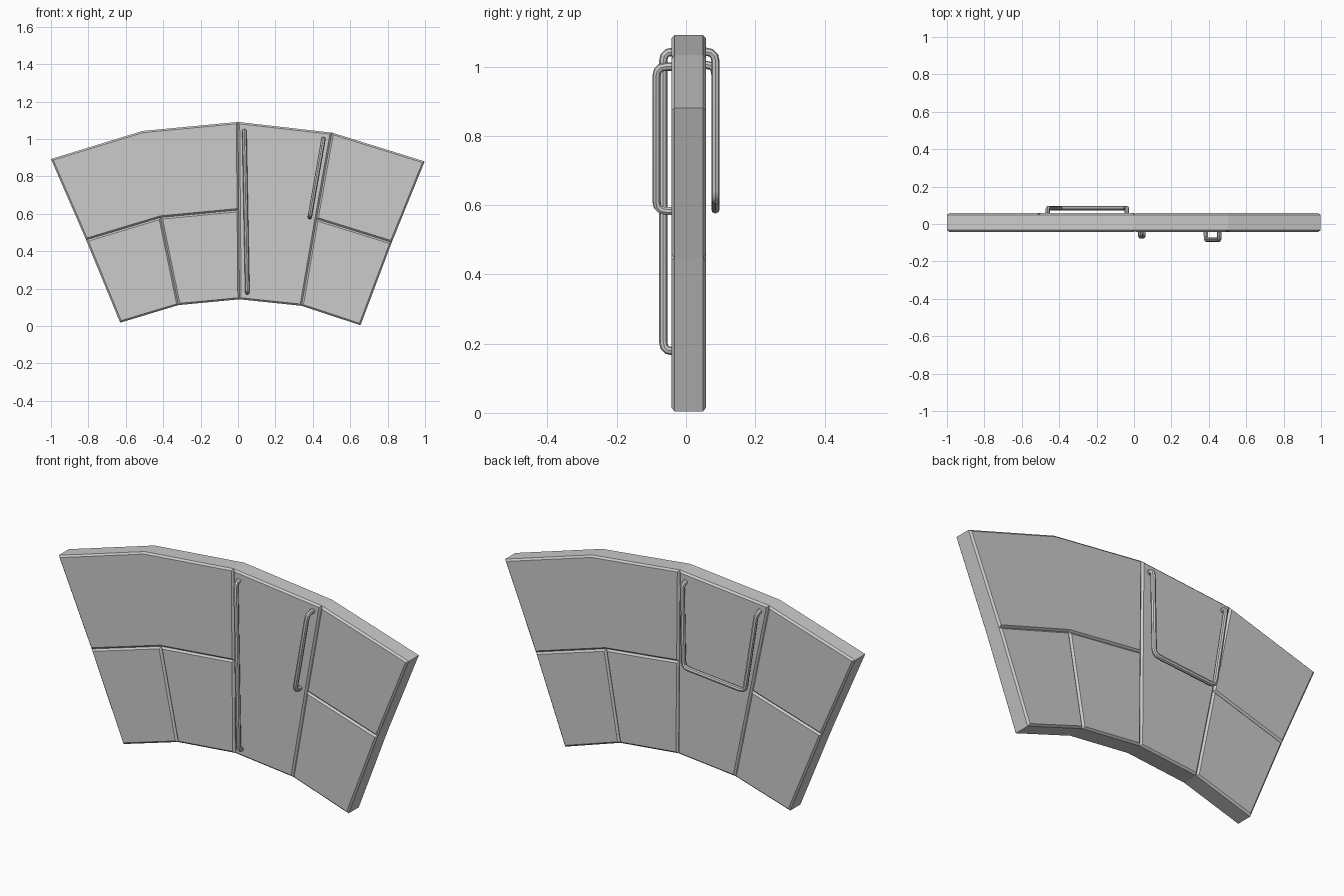
import bpy, bmesh
from mathutils import Vector

if "Cube" in bpy.data.objects:
    bpy.data.objects.remove(bpy.data.objects["Cube"])

# Fan-shaped grid in x, z: inner, middle and outer arcs
GRID = [
    [(-0.63, 0.018), (-0.318, 0.112), (0.008, 0.143), (0.34, 0.108), (0.655, 0.004)],
    [(-0.812, 0.46), (-0.414, 0.58), (0.004, 0.62), (0.42, 0.572), (0.822, 0.447)],
    [(-1.0, 0.893), (-0.51, 1.043), (0.0, 1.091), (0.502, 1.034), (0.998, 0.88)],
]
# Panels as loops of (row, column); the back uses the columns reversed
PANELS = [
    [(1, 0), (1, 1), (1, 2), (2, 2), (2, 1), (2, 0)],
    [(0, 0), (0, 1), (1, 1), (1, 0)],
    [(0, 1), (0, 2), (1, 2), (1, 1)],
    [(0, 2), (0, 3), (1, 3), (2, 3), (2, 2), (1, 2)],
    [(0, 3), (0, 4), (1, 4), (1, 3)],
    [(1, 3), (1, 4), (2, 4), (2, 3)],
]
FRONT, BACK, CHAMFER = -0.042, 0.058, 0.009


def inset(points, d):
    """Offset a counter-clockwise polygon inwards by d."""
    out = []
    for i, p in enumerate(points):
        a = (p - points[i - 1]).normalized()
        b = (points[(i + 1) % len(points)] - p).normalized()
        na, nb = Vector((-a.y, a.x)), Vector((-b.y, b.x))
        out.append(p + (na + nb) * d / (1 + na.dot(nb)))
    return out


def add_panel(bm, loop, base_y, top_y):
    pts = [Vector(GRID[r][c]) for r, c in loop]
    base = [bm.verts.new((p.x, base_y, p.y)) for p in pts]
    top = [bm.verts.new((p.x, top_y, p.y)) for p in inset(pts, CHAMFER)]
    bm.faces.new(top)
    for i in range(len(pts)):
        bm.faces.new((base[i - 1], base[i], top[i], top[i - 1]))


# Wall: chamfered panels on both faces, joined by the rim
bm = bmesh.new()
for loop in PANELS:
    add_panel(bm, loop, FRONT + CHAMFER, FRONT)
    mirrored = [(r, 4 - c) for r, c in reversed(loop)]
    add_panel(bm, mirrored, BACK - CHAMFER, BACK)
rim = GRID[0] + [GRID[1][4]] + GRID[2][::-1] + [GRID[1][0]]
for a, b in zip(rim, rim[1:] + rim[:1]):
    bm.faces.new([bm.verts.new(v) for v in (
        (a[0], FRONT + CHAMFER, a[1]), (b[0], FRONT + CHAMFER, b[1]),
        (b[0], BACK - CHAMFER, b[1]), (a[0], BACK - CHAMFER, a[1]))])
bmesh.ops.remove_doubles(bm, verts=bm.verts, dist=0.0005)
bmesh.ops.recalc_face_normals(bm, faces=bm.faces)
mesh = bpy.data.meshes.new("curved_wall")
bm.to_mesh(mesh)
bm.free()
bpy.context.collection.objects.link(bpy.data.objects.new("curved_wall", mesh))


def handle(name, points, bend=0.028, radius=0.012):
    """Bent rod through the points, with rounded corners."""
    pts = [Vector(p) for p in points]
    path = [pts[0]]
    for a, p, b in zip(pts, pts[1:], pts[2:]):
        s = p + (a - p).normalized() * bend
        e = p + (b - p).normalized() * bend
        path += [s * (1 - t) ** 2 + p * 2 * t * (1 - t) + e * t * t
                 for t in (0, 0.33, 0.67, 1)]
    path.append(pts[-1])
    curve = bpy.data.curves.new(name, 'CURVE')
    curve.dimensions = '3D'
    curve.bevel_depth = radius
    curve.bevel_resolution = 2
    curve.use_fill_caps = True
    spline = curve.splines.new('POLY')
    spline.points.add(len(path) - 1)
    for sp, p in zip(spline.points, path):
        sp.co = (*p, 1)
    ob = bpy.data.objects.new(name, curve)
    bpy.context.collection.objects.link(ob)
    bpy.ops.object.select_all(action='DESELECT')
    ob.select_set(True)
    bpy.context.view_layer.objects.active = ob
    bpy.ops.object.convert(target='MESH')
    bpy.ops.object.shade_smooth_by_angle()


# Grab rails on the full-height panels
handle("long_front_rail", [(0.034, -0.035, 1.043), (0.034, -0.066, 1.043),
                           (0.05, -0.066, 0.178), (0.05, -0.035, 0.178)])
handle("short_front_rail", [(0.457, -0.035, 1.0), (0.457, -0.085, 1.0),
                            (0.384, -0.085, 0.583), (0.384, -0.035, 0.583)])
handle("back_u_rail", [(-0.038, 0.05, 1.043), (-0.038, 0.085, 1.043),
                       (-0.046, 0.085, 0.615), (-0.395, 0.085, 0.585),
                       (-0.462, 0.085, 1.005), (-0.462, 0.05, 1.005)])
